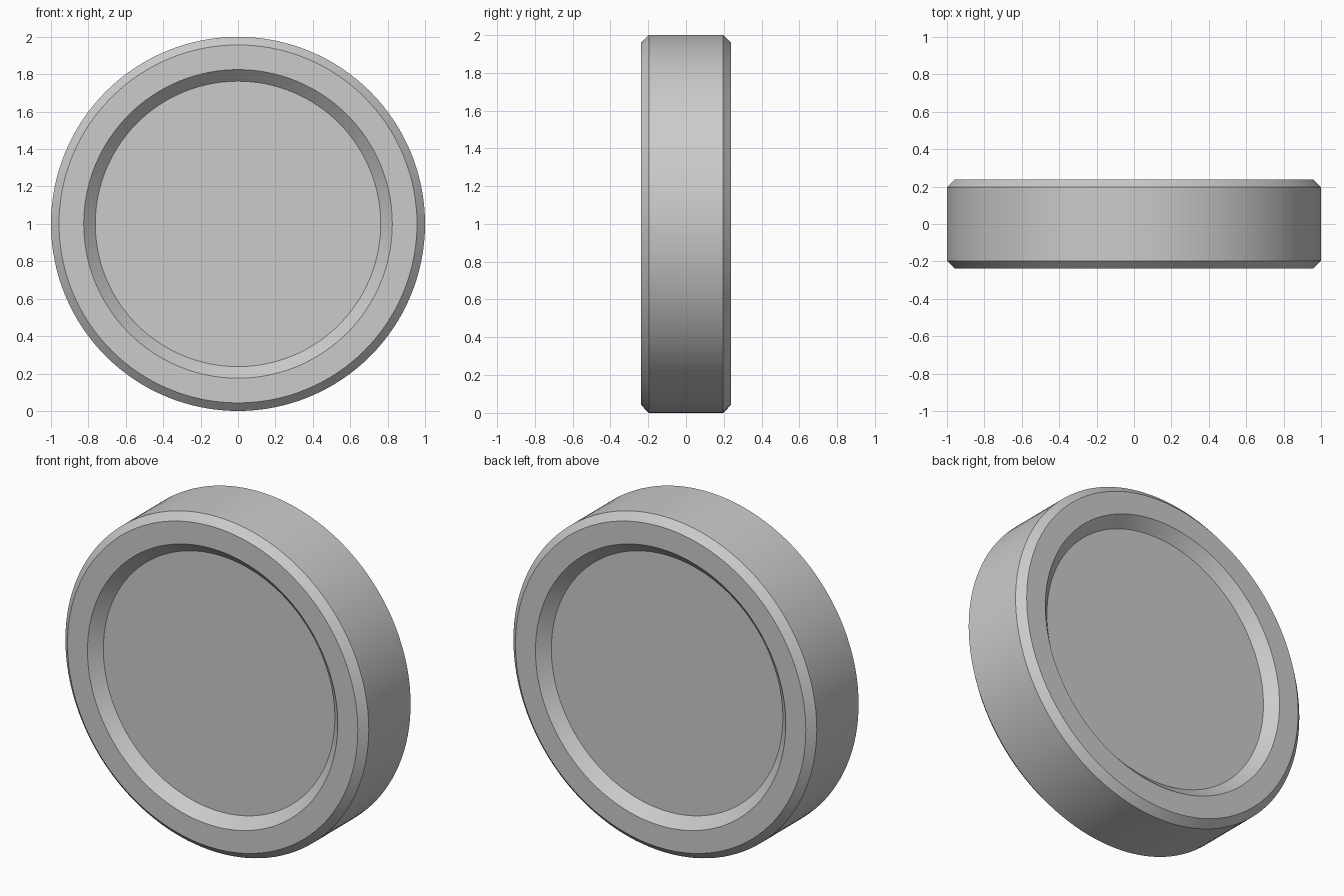
import bpy, bmesh, math

if "Cube" in bpy.data.objects:
    bpy.data.objects.remove(bpy.data.objects["Cube"])

SEGMENTS = 128

# Half profile (radius, y): front recess floor, rim, chamfer, tread edge; mirrored to the back
half = [(0.763, -0.178), (0.825, -0.239), (0.957, -0.239), (1.0, -0.197)]
profile = half + [(r, -y) for r, y in reversed(half)]

bm = bmesh.new()
rings = []
for r, y in profile:
    angles = [2 * math.pi * i / SEGMENTS for i in range(SEGMENTS)]
    rings.append([bm.verts.new((r * math.cos(a), y, 1 + r * math.sin(a))) for a in angles])

# Walls between neighbouring rings
for a, b in zip(rings, rings[1:]):
    for i in range(SEGMENTS):
        j = (i + 1) % SEGMENTS
        bm.faces.new((a[i], a[j], b[j], b[i]))

# Flat recessed floors on both sides
bm.faces.new(rings[0])
bm.faces.new(rings[-1])
bmesh.ops.recalc_face_normals(bm, faces=bm.faces)

mesh = bpy.data.meshes.new("recessed_disc")
bm.to_mesh(mesh)
bm.free()
disc = bpy.data.objects.new("recessed_disc", mesh)
bpy.context.collection.objects.link(disc)

# Smooth round walls, sharp chamfer edges
bpy.context.view_layer.objects.active = disc
disc.select_set(True)
bpy.ops.object.shade_smooth_by_angle(angle=math.radians(30))
